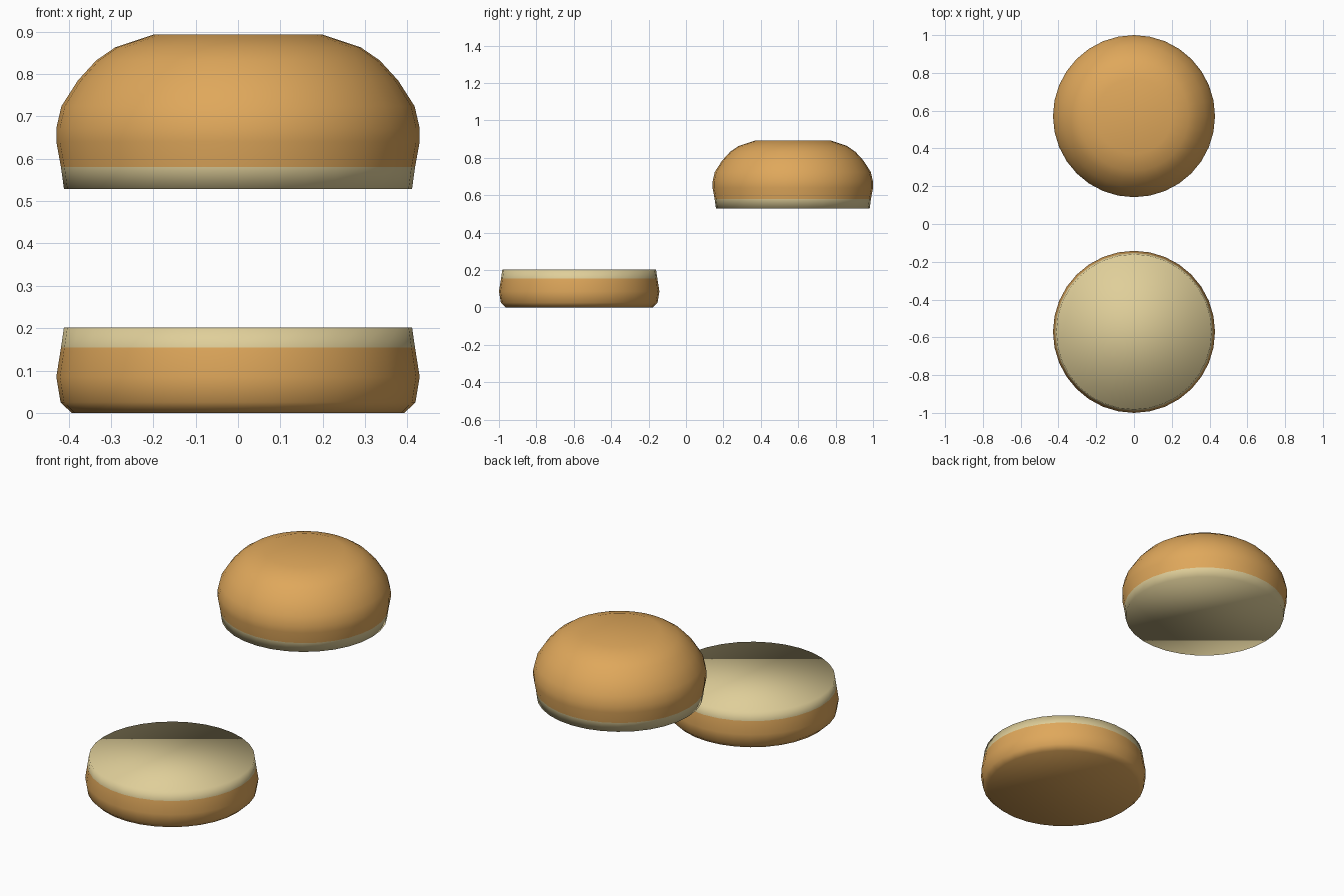
import bpy, bmesh, math

if "Cube" in bpy.data.objects:
    bpy.data.objects.remove(bpy.data.objects["Cube"])

SIDES = 32

def material(name, colour):
    m = bpy.data.materials.new(name)
    m.diffuse_color = (*colour, 1)
    m.use_nodes = True
    m.node_tree.nodes["Principled BSDF"].inputs["Base Color"].default_value = m.diffuse_color
    return m

crust = material("toasted crust", (0.74, 0.39, 0.105))
crumb = material("pale crumb", (0.74, 0.62, 0.32))

def lathe(name, y, profile, crumb_band):
    """Revolve (radius, z) rings listed bottom to top; cap both ends."""
    bm = bmesh.new()
    rings = []
    for r, z in profile:
        rings.append([bm.verts.new((r * math.cos(2 * math.pi * i / SIDES),
                                    r * math.sin(2 * math.pi * i / SIDES), z))
                      for i in range(SIDES)])
    for low, high in zip(rings, rings[1:]):
        for i in range(SIDES):
            j = (i + 1) % SIDES
            bm.faces.new((low[i], low[j], high[j], high[i]))
    bm.faces.new(rings[0][::-1])
    bm.faces.new(rings[-1])
    # the cut face and the band beside it are crumb coloured
    for f in bm.faces:
        f.smooth = True
        z = f.calc_center_median().z
        f.material_index = int(crumb_band[0] < z < crumb_band[1])
    mesh = bpy.data.meshes.new(name)
    bm.to_mesh(mesh)
    bm.free()
    mesh.materials.append(crust)
    mesh.materials.append(crumb)
    ob = bpy.data.objects.new(name, mesh)
    ob.location.y = y
    bpy.context.collection.objects.link(ob)
    return ob

# Lower half of the bun, cut side up
lathe("bottom_bun", -0.571,
      [(0.393, 0), (0.419, 0.025), (0.429, 0.085),
       (0.418, 0.154), (0.411, 0.202)], (0.156, 1))

# Domed upper half, cut side down
lathe("top_bun", 0.571,
      [(0.411, 0.529), (0.418, 0.58), (0.429, 0.64), (0.429, 0.672),
       (0.417, 0.724), (0.378, 0.785), (0.335, 0.832), (0.29, 0.863), (0.2, 0.893)],
      (0, 0.578))
